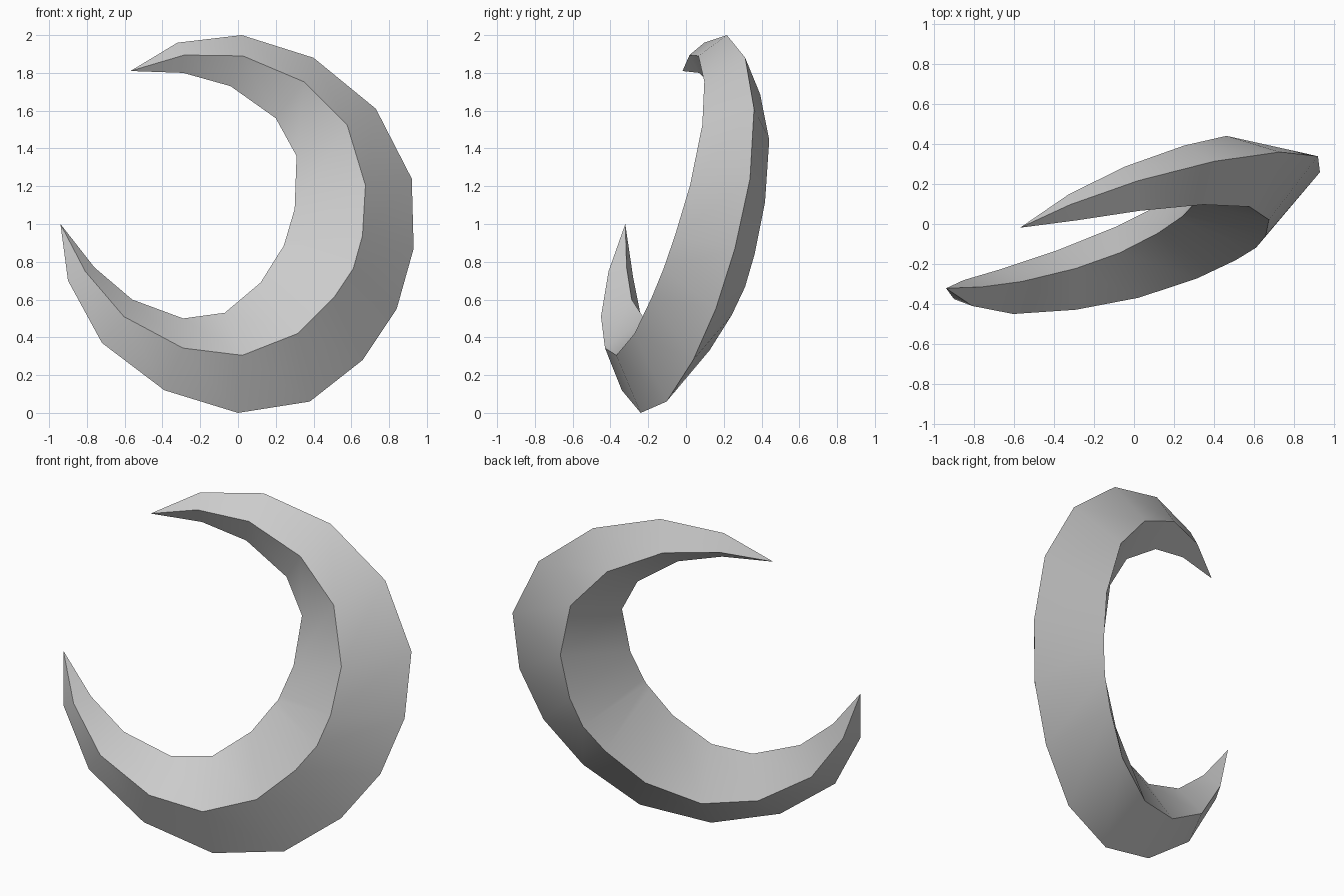
import bpy
import bmesh
import math
from mathutils import Vector

default_cube = bpy.data.objects.get("Cube")
if default_cube:
    bpy.data.objects.remove(default_cube, do_unlink=True)

# The crescent lies in a tilted plane: y = offset + slope_x * x + slope_z * (z - 1)
SLOPE_X, SLOPE_Z, OFFSET = 0.326, 0.225, -0.015
NORMAL = Vector((-SLOPE_X, 1, -SLOPE_Z)).normalized()
HALF_THICKNESS = 0.232

# Outer and inner outlines (x, z), running from the upper tip to the lower tip
UPPER_TIP = (-.57, 1.81)
LOWER_TIP = (-.94, 1)
OUTER = [(-.32, 1.96), (.02, 2), (.4, 1.88), (.73, 1.61), (.92, 1.24),
         (.93, .87), (.84, .55), (.66, .28), (.38, .06), (0, 0),
         (-.39, .12), (-.72, .37), (-.9, .7)]
INNER = [(-.29, 1.8), (-.04, 1.73), (.2, 1.56), (.31, 1.36), (.3, 1.08),
         (.25, .91), (.24, .88), (.22, .85), (.12, .69), (-.07, .53),
         (-.29, .5), (-.56, .6), (-.76, .77)]


def on_plane(point):
    x, z = point
    return Vector((x, OFFSET + SLOPE_X * x + SLOPE_Z * (z - 1), z))


def make_material(name, color):
    material = bpy.data.materials.new(name)
    material.use_nodes = True
    material.diffuse_color = color
    shader = material.node_tree.nodes["Principled BSDF"]
    shader.inputs["Base Color"].default_value = color
    return material


def diamond_section(bm, outer, inner, half_thickness):
    """Ring of four corners: outer edge, front ridge, inner edge, back ridge."""
    a, b = on_plane(outer), on_plane(inner)
    middle = (a + b) / 2
    ridge = NORMAL * half_thickness
    return [bm.verts.new(p) for p in (a, middle - ridge, b, middle + ridge)]


def build_crescent(name, material):
    bm = bmesh.new()
    steps = len(OUTER) + 1

    # Diamond sections, thickest halfway along and tapering to both tips
    sections = []
    for i, (outer, inner) in enumerate(zip(OUTER, INNER), start=1):
        taper = math.sin(math.pi * i / steps) ** 0.8
        sections.append(diamond_section(bm, outer, inner, HALF_THICKNESS * taper))

    # Side faces between neighbouring sections
    for first, second in zip(sections, sections[1:]):
        for k in range(4):
            n = (k + 1) % 4
            bm.faces.new((first[k], first[n], second[n], second[k]))

    # Pointed tips
    for tip, section in ((UPPER_TIP, sections[0]), (LOWER_TIP, sections[-1])):
        point = bm.verts.new(on_plane(tip))
        for k in range(4):
            bm.faces.new((point, section[k], section[(k + 1) % 4]))

    bmesh.ops.recalc_face_normals(bm, faces=bm.faces)
    mesh = bpy.data.meshes.new(name)
    bm.to_mesh(mesh)
    bm.free()
    mesh.materials.append(material)
    crescent = bpy.data.objects.new(name, mesh)
    bpy.context.collection.objects.link(crescent)
    return crescent


# Smooth along the curve, sharp on the four ridges
crescent = build_crescent("crescent_blade", make_material("plain_grey", (0.6, 0.6, 0.6, 1)))
bpy.ops.object.select_all(action="DESELECT")
crescent.select_set(True)
bpy.context.view_layer.objects.active = crescent
bpy.ops.object.shade_smooth_by_angle(angle=math.radians(40))
